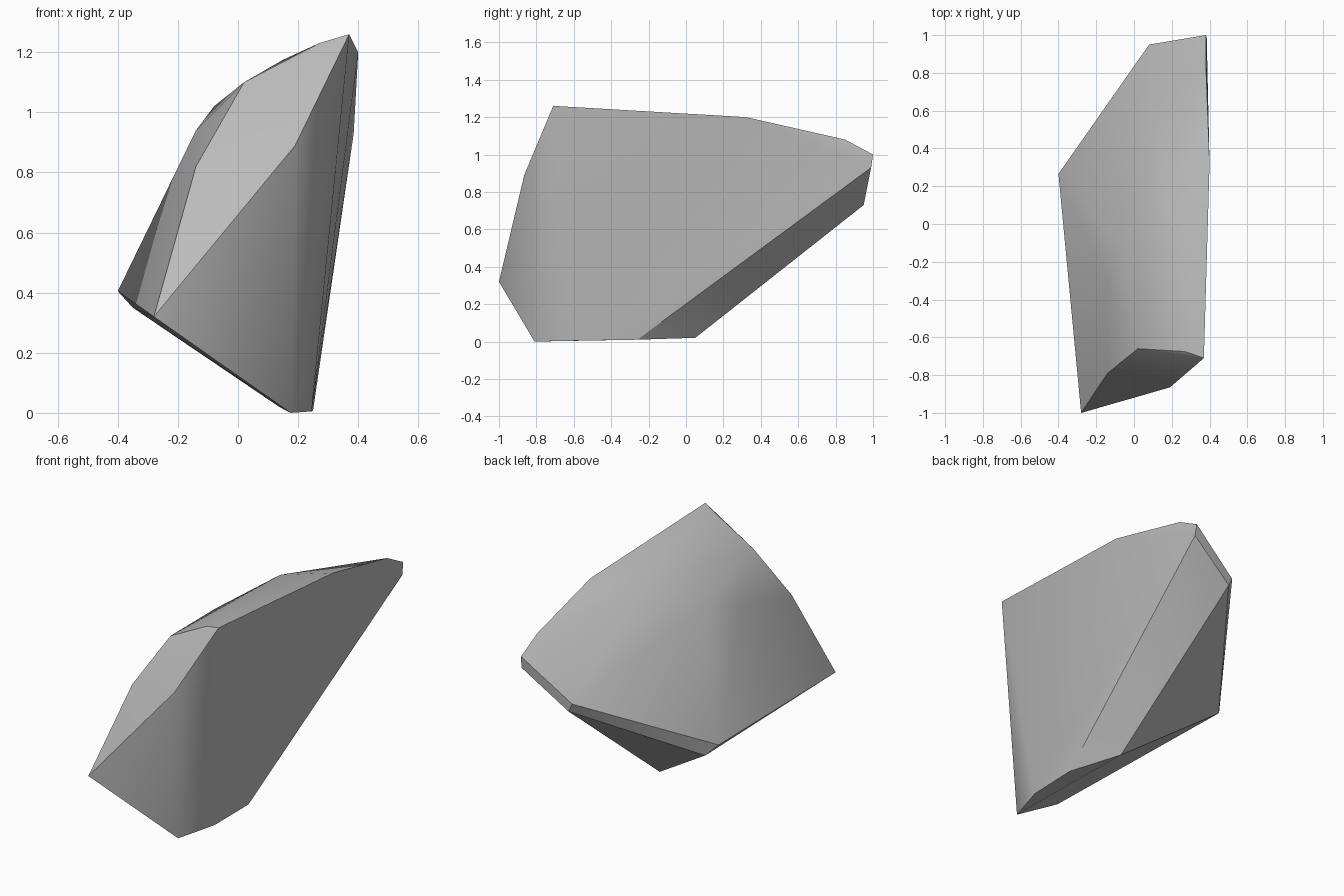
import bpy
import bmesh
from math import radians

# Remove only the default cube
default_cube = bpy.data.objects.get("Cube")
if default_cube:
    bpy.data.objects.remove(default_cube, do_unlink=True)


def flat_material(name, color):
    """Plain material with matching viewport and render colour."""
    material = bpy.data.materials.new(name)
    material.use_nodes = True
    material.diffuse_color = color
    shader = material.node_tree.nodes["Principled BSDF"]
    shader.inputs["Base Color"].default_value = color
    return material


def convex_part(name, corners, material, smooth_angle):
    """Wrap the corner points in a convex skin and shade it by angle."""
    bm = bmesh.new()
    for corner in corners:
        bm.verts.new(corner)
    hull = bmesh.ops.convex_hull(bm, input=bm.verts)
    loose = set(hull["geom_interior"]) | set(hull["geom_unused"])
    loose_verts = [v for v in loose if isinstance(v, bmesh.types.BMVert)]
    bmesh.ops.delete(bm, geom=loose_verts, context="VERTS")
    bmesh.ops.recalc_face_normals(bm, faces=bm.faces)

    mesh = bpy.data.meshes.new(name)
    bm.to_mesh(mesh)
    bm.free()
    mesh.materials.append(material)
    part = bpy.data.objects.new(name, mesh)
    bpy.context.collection.objects.link(part)

    bpy.ops.object.select_all(action="DESELECT")
    part.select_set(True)
    bpy.context.view_layer.objects.active = part
    bpy.ops.object.shade_smooth_by_angle(angle=radians(smooth_angle))
    return part


# Steep left wall: upper rim, then lower rim
left_wall = [
    (.37, -.71, 1.26), (.4, .32, 1.2), (.38, .85, 1.08), (.38, 1, 1),
    (.385, .99, .93), (.25, -.26, .01), (.245, -.57, .005), (.175, -.81, 0),
]

# Chipped front facet
front_chip = [
    (.27, -.675, 1.23), (.02, -.66, 1.1), (-.14, -.79, .82),
    (-.28, -1, .32), (.19, -.865, .89),
]

# Rounded upper ridge
upper_ridge = [(.15, .18, 1.175), (-.08, -.1, 1.02), (-.14, -.3, .94)]

# Narrow bevel along the back and underside
back_bevel = [
    (.08, .95, .78), (.105, .95, .73), (-.4, .265, .405),
    (-.35, .32, .35), (.137, .05, .02),
]

stone_grey = flat_material("stone grey", (.5, .5, .5, 1))
convex_part("rock_shard", left_wall + front_chip + upper_ridge + back_bevel,
            stone_grey, 32)
